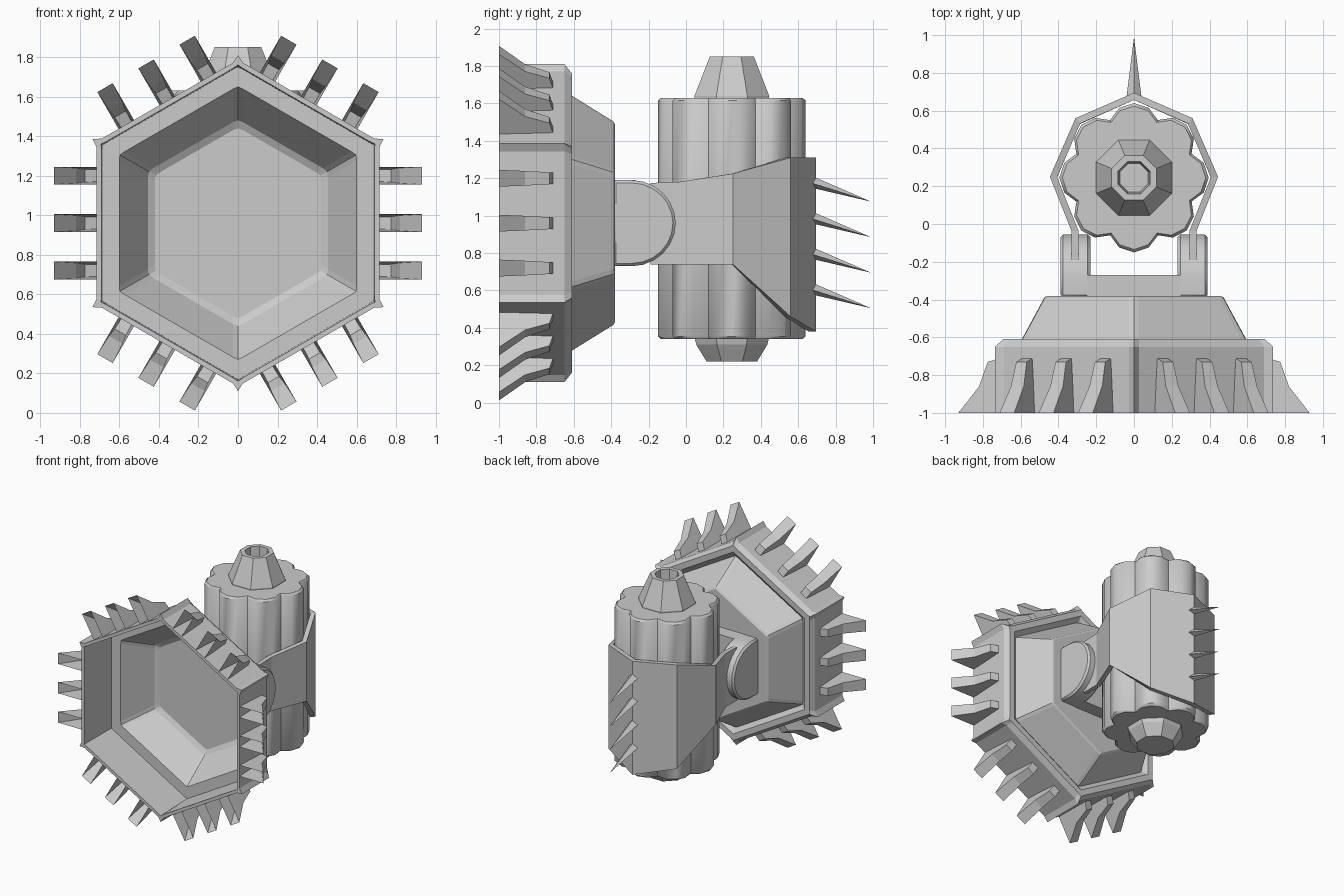
import bpy, bmesh
from math import sin, cos, pi, radians
from mathutils import Vector, Matrix

cube = bpy.data.objects.get("Cube")
if cube:
    bpy.data.objects.remove(cube, do_unlink=True)

grey = bpy.data.materials.new("plain grey")
grey.use_nodes = True
grey.diffuse_color = (0.6, 0.6, 0.6, 1)
grey.node_tree.nodes["Principled BSDF"].inputs["Base Color"].default_value = (0.6, 0.6, 0.6, 1)

DISH_Z = 0.96
DRUM_Y = 0.245


def finish(name, verts, faces, fix=True, smooth=False):
    """Make an object from points and faces."""
    mesh = bpy.data.meshes.new(name)
    mesh.from_pydata([tuple(v) for v in verts], [], faces)
    if fix:
        bm = bmesh.new()
        bm.from_mesh(mesh)
        bmesh.ops.recalc_face_normals(bm, faces=bm.faces)
        bm.to_mesh(mesh)
        bm.free()
    mesh.materials.append(grey)
    obj = bpy.data.objects.new(name, mesh)
    bpy.context.collection.objects.link(obj)
    if smooth:
        bpy.ops.object.select_all(action='DESELECT')
        obj.select_set(True)
        bpy.context.view_layer.objects.active = obj
        bpy.ops.object.shade_smooth_by_angle(angle=radians(40))
    return obj


def loft(name, rings, smooth=False):
    """Skin a stack of equal rings and cap both ends."""
    n = len(rings[0])
    verts = [p for ring in rings for p in ring]
    faces = [(k * n + i, k * n + (i + 1) % n, (k + 1) * n + (i + 1) % n, (k + 1) * n + i)
             for k in range(len(rings) - 1) for i in range(n)]
    faces += [tuple(range(n)), tuple(range(len(verts) - n, len(verts)))]
    return finish(name, verts, faces, smooth=smooth)


# Hexagonal dish: each ring has a ridge point at every corner
def hex_ring(y, apothem, corner):
    ring = []
    side = apothem / cos(pi / 6)
    for i in range(6):
        a = pi / 6 + i * pi / 3
        for turn in (-1, 0, 1):
            if turn:
                c = Vector((cos(a), sin(a))) * side
                n = Vector((cos(a + turn * pi / 3), sin(a + turn * pi / 3))) * side
                p = c + (n - c).normalized() * 0.03
            else:
                p = Vector((cos(a), sin(a))) * corner
            ring.append((p.x, y, DISH_Z + p.y))
    return ring


dish_profile = [(-0.41, 0.42, 0.48), (-0.43, 0.455, 0.52), (-0.66, 0.60, 0.69),
                (-0.66, 0.685, 0.79), (-1.0, 0.69, 0.80), (-1.0, 0.715, 0.85),
                (-0.65, 0.715, 0.85), (-0.61, 0.69, 0.80), (-0.61, 0.645, 0.745),
                (-0.64, 0.61, 0.70), (-0.39, 0.475, 0.545), (-0.38, 0.46, 0.53)]
loft("dish", [hex_ring(*p) for p in dish_profile])

# Hollow claw fins, three on each side of the dish
fin_profile = [(0.93, -1.0, 0.045), (0.82, -0.86, 0.039), (0.775, -0.73, 0.032), (0.71, -0.71, 0.03)]
for side in range(6):
    turn = Matrix.Rotation(side * pi / 3, 3, 'Y')
    for slot in (-0.24, 0, 0.24):
        verts = []
        for r, y, w in fin_profile:
            for x, t in ((r, -w), (r, w), (0.70, w), (0.70, -w)):
                verts.append(turn @ Vector((x, y, slot + t)) + Vector((0, 0, DISH_Z)))
        faces = []
        for k in range(3):
            a, b = 4 * k, 4 * k + 4
            faces += [(a, a + 1, b + 1, b), (a + 1, a + 2, b + 2, b + 1), (a + 3, a, b, b + 3)]
        finish("fin", verts, faces)

# Hinge bracket: two rounded arms and a bridge
arm_outline = [(-0.39, -0.23)]
arm_outline += [(-0.29 + 0.235 * cos(a), 0.23 * sin(a)) for a in (-pi / 2 + i * pi / 12 for i in range(13))]
arm_outline += [(-0.39, 0.23)]
for s in (-1, 1):
    arm = loft("bracket_arm", [[(s * x, DISH_Z - DISH_Z + y, DISH_Z + z) for y, z in arm_outline]
                               for x in (0.23, 0.39)], smooth=True)
    bevel = arm.modifiers.new("soft edge", 'BEVEL')
    bevel.width = 0.015
    bevel.segments = 1
    bevel.limit_method = 'ANGLE'
loft("bracket_bridge", [[(x, y, DISH_Z + z) for y, z in ((-0.39, -0.23), (-0.27, -0.23), (-0.27, 0.23), (-0.39, 0.23))]
                        for x in (-0.25, 0.25)])

# Wrap-around strap: plan x, y with bottom and top heights
half = [(0.33, -0.19, 0.74, 1.175), (0.33, -0.04, 0.74, 1.18), (0.445, 0.25, 0.74, 1.225),
        (0.31, 0.56, 0.46, 1.31)]
path = half + [(0, 0.695, 0.38, 1.31)] + [(-x, y, b, t) for x, y, b, t in reversed(half)]
verts = [(x, y, z) for x, y, b, t in path for z in (b, t)]
faces = [(2 * i, 2 * i + 2, 2 * i + 3, 2 * i + 1) for i in range(len(path) - 1)]
strap = finish("strap", verts, faces, fix=False)
solid = strap.modifiers.new("thickness", 'SOLIDIFY')
solid.thickness = 0.035
solid.offset = -1
solid.use_even_offset = True

# Row of thorns down the back of the strap
for i in range(4):
    tip = 1.075 - 0.19 * i
    base = tip + 0.1
    verts = [(0, 0.99, tip), (-0.04, 0.67, base), (0, 0.69, base - 0.03),
             (0.04, 0.67, base), (0, 0.69, base + 0.03)]
    finish("thorn", verts, [(0, 1, 2), (0, 2, 3), (0, 3, 4), (0, 4, 1), (1, 2, 3, 4)])


# Scalloped drum with eight lobes
def lobe_ring(z, scale):
    ring = []
    for i in range(8):
        a = i * pi / 4
        for t in (-71, -36, 0, 36):
            p = Vector((0.262 + 0.133 * cos(radians(t)), 0.133 * sin(radians(t)))) * scale
            ring.append((p.x * cos(a) - p.y * sin(a), DRUM_Y + p.x * sin(a) + p.y * cos(a), z))
    return ring


loft("drum", [lobe_ring(z, s) for z, s in ((0.34, 0.96), (0.355, 1), (1.615, 1), (1.63, 0.96))], smooth=True)


# Octagonal nozzle on top and plug below
def octagon(z, apothem):
    r = apothem / cos(pi / 8)
    return [(r * cos(pi / 8 + i * pi / 4), DRUM_Y + r * sin(pi / 8 + i * pi / 4), z) for i in range(8)]


loft("nozzle", [octagon(*p) for p in ((1.62, 0.2), (1.64, 0.2), (1.85, 0.118), (1.85, 0.085), (1.72, 0.075))])
loft("plug", [octagon(*p) for p in ((0.35, 0.2), (0.31, 0.19), (0.22, 0.135))])
